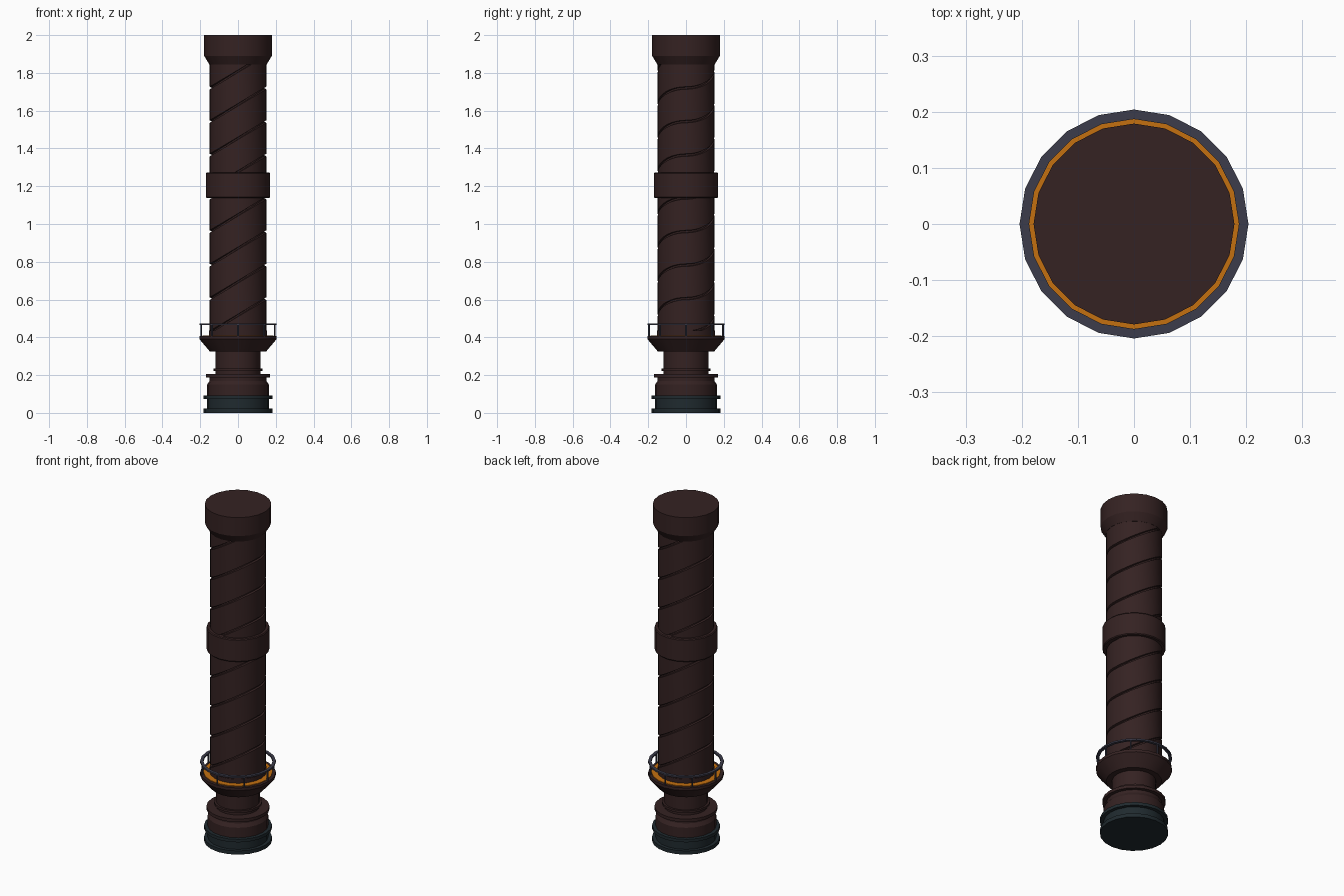
import bpy, bmesh
from math import pi, cos, sin, radians

cube = bpy.data.objects.get("Cube")
if cube:
    bpy.data.objects.remove(cube, do_unlink=True)

SIDES = 20      # sides of the turned parts
PITCH = 0.1775  # height between neighbouring grooves


def material(name, rgb):
    mat = bpy.data.materials.new(name)
    mat.use_nodes = True
    mat.diffuse_color = (*rgb, 1)
    mat.node_tree.nodes["Principled BSDF"].inputs["Base Color"].default_value = (*rgb, 1)
    return mat


brown = material("dark brown", (0.035, 0.016, 0.016))
steel = material("dark blue steel", (0.014, 0.023, 0.028))
grey = material("rail grey", (0.045, 0.045, 0.07))
orange = material("orange", (0.55, 0.16, 0.005))


def finish(name, bm, mat):
    bmesh.ops.recalc_face_normals(bm, faces=bm.faces)
    mesh = bpy.data.meshes.new(name)
    bm.to_mesh(mesh)
    bm.free()
    obj = bpy.data.objects.new(name, mesh)
    bpy.context.collection.objects.link(obj)
    mesh.materials.append(mat)
    bpy.ops.object.select_all(action="DESELECT")
    obj.select_set(True)
    bpy.context.view_layer.objects.active = obj
    bpy.ops.object.shade_smooth_by_angle(angle=radians(30))
    return obj


def turned(name, profile, mat, ring=False):
    """Revolve (radius, height) points; cap the ends, or close the loop for a ring."""
    bm = bmesh.new()
    loops = [[bm.verts.new((r * cos(2 * pi * i / SIDES), r * sin(2 * pi * i / SIDES), z))
              for i in range(SIDES)] for r, z in profile]
    pairs = list(zip(loops, loops[1:]))
    if ring:
        pairs.append((loops[-1], loops[0]))
    else:
        bm.faces.new(loops[0])
        bm.faces.new(loops[-1])
    for a, b in pairs:
        for i in range(SIDES):
            j = (i + 1) % SIDES
            bm.faces.new((a[i], a[j], b[j], b[i]))
    return finish(name, bm, mat)


def grooved_shaft(name, low, high, phase, radius=0.15, depth=0.01, half=0.007):
    """Tube with two winding grooves, level at the sides and steep at front and back."""
    bm = bmesh.new()
    columns = 2 * SIDES
    section = [(-half, 0), (-half * 0.6, depth), (half * 0.6, depth), (half, 0)]
    levels = [(phase + k * PITCH + dz, radius - cut)
              for k in range(-4, 9) for dz, cut in section]
    grid = []
    for i in range(columns):
        a = 2 * pi * i / columns
        turn = (1 - cos(a)) / 2 if a <= pi else 1 + (1 + cos(a)) / 2
        grid.append([bm.verts.new((-r * cos(a), -r * sin(a), h + turn * PITCH))
                     for h, r in levels])
    wrap = 2 * len(section)
    for i in range(columns):
        last = i == columns - 1
        here = grid[i]
        following = grid[0][wrap:] if last else grid[i + 1]
        for j in range(len(following) - 1):
            bm.faces.new((here[j], following[j], following[j + 1], here[j + 1]))
    for z, normal in ((low, (0, 0, -1)), (high, (0, 0, 1))):
        bmesh.ops.bisect_plane(bm, geom=bm.verts[:] + bm.edges[:] + bm.faces[:],
                               plane_co=(0, 0, z), plane_no=normal, clear_outer=True)
    return finish(name, bm, brown)


# Base drum with two flanges
turned("base", [(0.183, 0), (0.183, 0.022), (0.163, 0.022), (0.163, 0.073),
                (0.183, 0.073), (0.183, 0.091), (0.15, 0.091)], steel)

# Stepped pedestal and neck
turned("pedestal", [(0.163, 0.09), (0.163, 0.15), (0.15, 0.17), (0.15, 0.187),
                    (0.17, 0.187), (0.17, 0.205), (0.118, 0.205)], brown)
turned("neck", [(0.118, 0.2), (0.118, 0.222), (0.13, 0.222), (0.13, 0.235),
                (0.118, 0.235), (0.118, 0.33)], brown)

# Flared platform, glowing floor and shaft collar
turned("platform", [(0.149, 0.325), (0.204, 0.39), (0.204, 0.406), (0.14, 0.406)], brown)
turned("floor_ring", [(0.145, 0.405), (0.187, 0.405), (0.187, 0.41), (0.145, 0.41)],
       orange, ring=True)
turned("shaft_collar", [(0.154, 0.4), (0.154, 0.435), (0.14, 0.435)], brown)

# Railing
turned("handrail", [(0.187, 0.464), (0.204, 0.464), (0.204, 0.473), (0.187, 0.473)],
       grey, ring=True)
bm = bmesh.new()
for k in range(8):
    a = k * pi / 4
    post = bmesh.ops.create_cone(bm, cap_ends=True, segments=6, radius1=0.005,
                                 radius2=0.005, depth=0.064)
    bmesh.ops.translate(bm, verts=post["verts"], vec=(0.195 * cos(a), 0.195 * sin(a), 0.435))
finish("railing_posts", bm, grey)

# Grooved shaft, middle band and top cap
grooved_shaft("lower_shaft", 0.395, 1.2, 0.605)
grooved_shaft("upper_shaft", 1.2, 1.87, 1.365)
turned("middle_band", [(0.145, 1.137), (0.166, 1.137), (0.17, 1.142), (0.17, 1.267),
                       (0.166, 1.272), (0.145, 1.272)], brown)
turned("top_cap", [(0.152, 1.845), (0.179, 1.89), (0.179, 2.0)], brown)
